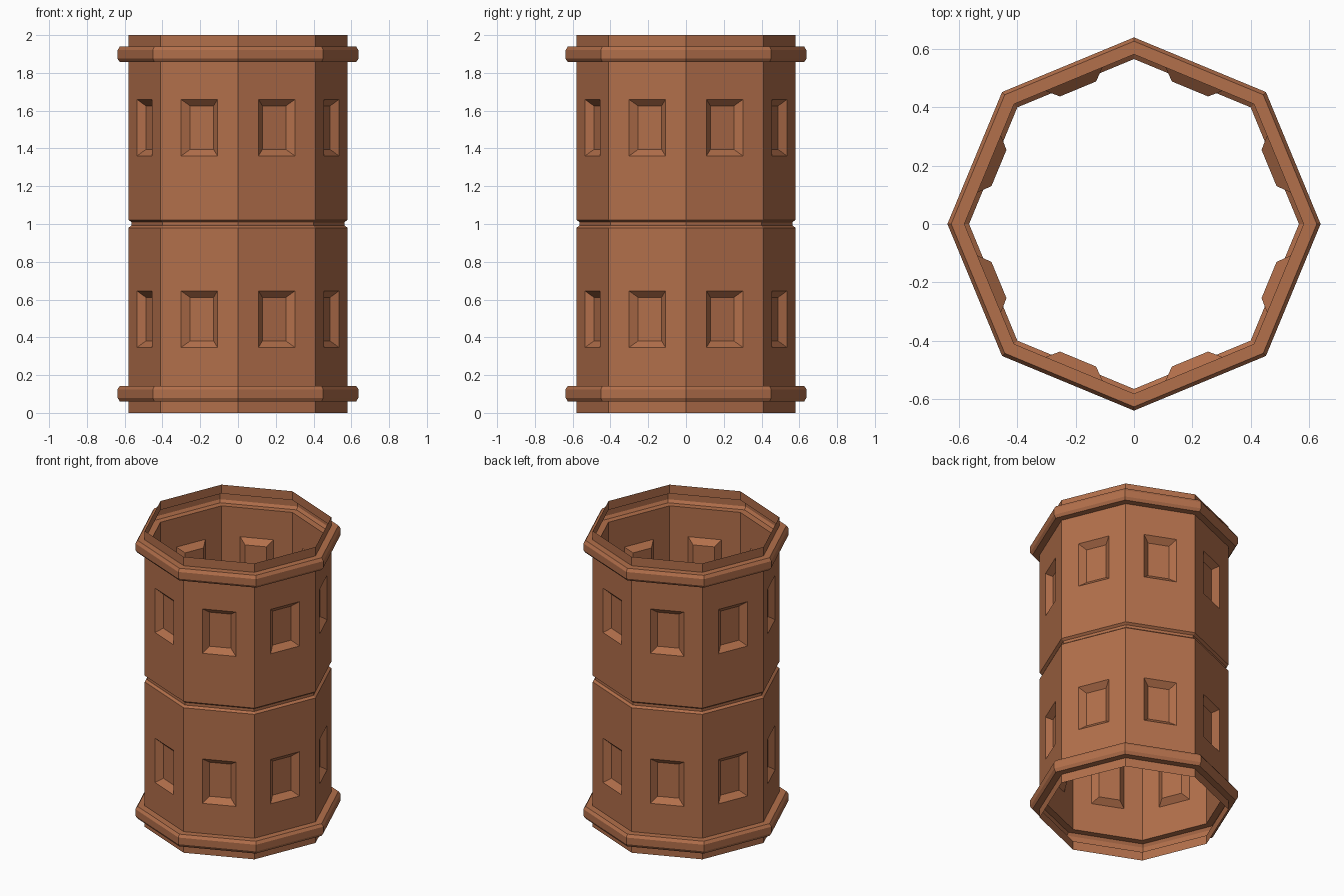
import bpy, bmesh, math
from mathutils import Vector

if "Cube" in bpy.data.objects:
    bpy.data.objects.remove(bpy.data.objects["Cube"])

SIDES = 8
R = 0.58  # corner radius of the wall

# (radius, z) outline: base band, waist groove, top band
band = [(R, .06), (.625, .06), (.638, .08), (.638, .125), (.625, .143), (R, .143)]
groove = [(R, .98), (.564, .992), (.564, 1.01), (R, 1.022)]
top_band = [(r, 2 - z) for r, z in reversed(band)]
profile = [(R, 0)] + band + groove + top_band + [(R, 2)]

bm = bmesh.new()
rings = []
for r, z in profile:
    rings.append([bm.verts.new((r * math.cos(2 * math.pi * i / SIDES),
                                r * math.sin(2 * math.pi * i / SIDES), z))
                  for i in range(SIDES)])


def bridge(a, b):
    """Join two loops of four vertices with quads."""
    for i in range(4):
        j = (i + 1) % 4
        bm.faces.new((a[i], a[j], b[j], b[i]))


def window_panel(corners, z_mid):
    """Wall panel with a recessed, bevelled blind window."""
    a, b = corners[0].co, corners[1].co
    tangent = (b - a).normalized()
    normal = tangent.cross(Vector((0, 0, 1)))
    centre = (a + b) / 2
    centre.z = z_mid

    def rect(w, h, depth):
        return [bm.verts.new(centre + tangent * (sx * w) + Vector((0, 0, sz * h)) - normal * depth)
                for sx, sz in ((-1, -1), (1, -1), (1, 1), (-1, 1))]

    outer = rect(.105, .15, 0)
    inner = rect(.067, .115, .036)
    bridge(corners, outer)
    bridge(outer, inner)
    bm.faces.new(inner)


# tower shell: plain strips, with windows on the two tall storeys
for k in range(len(rings) - 1):
    lo, hi = rings[k], rings[k + 1]
    tall = profile[k + 1][1] - profile[k][1] > .5
    for i in range(SIDES):
        j = (i + 1) % SIDES
        quad = [lo[i], lo[j], hi[j], hi[i]]
        if tall:
            window_panel(quad, .496 if profile[k][1] < .5 else 1.51)
        else:
            bm.faces.new(quad)

mesh = bpy.data.meshes.new("tower_shell")
bm.to_mesh(mesh)
bm.free()
tower = bpy.data.objects.new("tower_shell", mesh)
bpy.context.collection.objects.link(tower)

# terracotta colour
clay = bpy.data.materials.new("terracotta")
clay.diffuse_color = (.45, .16, .07, 1)
clay.use_nodes = True
clay.node_tree.nodes["Principled BSDF"].inputs["Base Color"].default_value = clay.diffuse_color
mesh.materials.append(clay)
